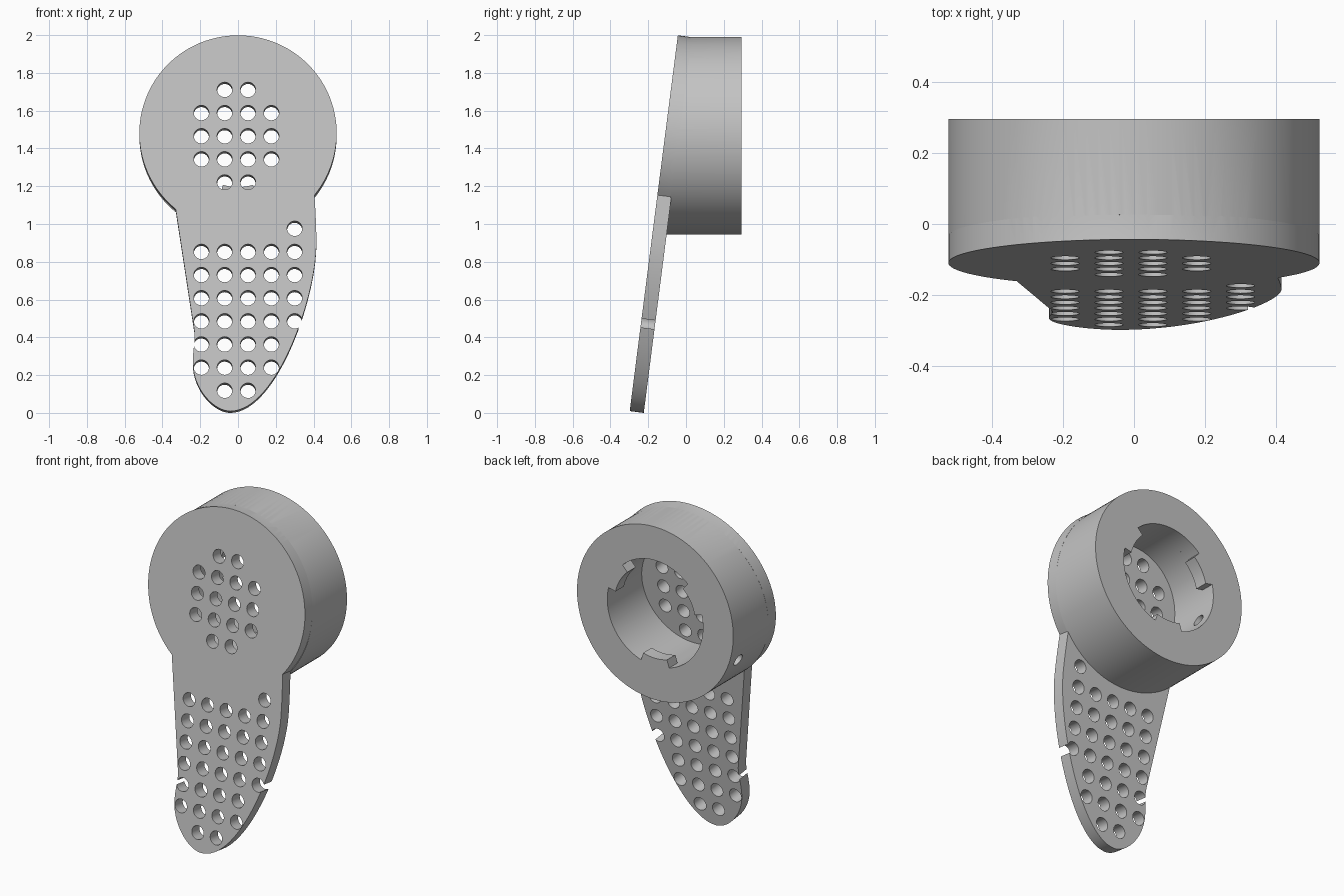
import bpy, bmesh
from math import sin, cos, pi, atan2, sqrt, radians
from mathutils import Matrix, Vector
from mathutils.geometry import interpolate_bezier

if "Cube" in bpy.data.objects:
    bpy.data.objects.remove(bpy.data.objects["Cube"])

TILT = radians(7.3)      # lean of the front plate
THICK = 0.075            # plate thickness
R = 0.5225               # drum radius
DRUM_Z, BACK = 1.4675, 0.295
DISC_V = 1.483           # disc centre measured along the plate
PITCH = 0.1235           # spacing of the perforations
PLATE = Matrix.Translation((0, -0.298, 0.0095)) @ Matrix.Rotation(-TILT, 4, 'X')
NORMAL = PLATE.to_3x3() @ Vector((0, 1, 0))

grey = bpy.data.materials.new("grey plastic")
grey.use_nodes = True
colour = (0.55, 0.55, 0.55, 1)
grey.diffuse_color = colour
grey.node_tree.nodes["Principled BSDF"].inputs["Base Color"].default_value = colour


def add_prism(bm, outline, y0, y1, matrix=Matrix()):
    """Extrude an x/z outline from y0 to y1."""
    rings = [[bm.verts.new(matrix @ Vector((x, y, z))) for x, z in outline] for y in (y0, y1)]
    bm.faces.new(rings[0])
    bm.faces.new(rings[1])
    n = len(outline)
    for i in range(n):
        j = (i + 1) % n
        bm.faces.new((rings[0][i], rings[0][j], rings[1][j], rings[1][i]))


def circle(r, cx=0, cz=0, n=96):
    return [(cx + r * cos(2 * pi * i / n), cz + r * sin(2 * pi * i / n)) for i in range(n)]


def trim_front(bm, depth):
    """Slice off everything in front of a plane parallel to the plate."""
    cut = bmesh.ops.bisect_plane(bm, geom=bm.verts[:] + bm.edges[:] + bm.faces[:],
                                 plane_co=PLATE @ Vector((0, depth, 0)),
                                 plane_no=NORMAL, clear_inner=True)
    edges = [e for e in cut["geom_cut"] if isinstance(e, bmesh.types.BMEdge)]
    bmesh.ops.holes_fill(bm, edges=edges, sides=0)


def make_object(name, bm):
    bmesh.ops.recalc_face_normals(bm, faces=bm.faces[:])
    mesh = bpy.data.meshes.new(name)
    bm.to_mesh(mesh)
    bm.free()
    mesh.materials.append(grey)
    obj = bpy.data.objects.new(name, mesh)
    bpy.context.collection.objects.link(obj)
    return obj


def combine(target, other, operation):
    mod = target.modifiers.new(operation, 'BOOLEAN')
    mod.operation, mod.object, mod.solver = operation, other, 'EXACT'
    bpy.context.view_layer.objects.active = target
    bpy.ops.object.modifier_apply(modifier=mod.name)
    bpy.data.objects.remove(other)


# Plate: round disc running into a lopsided tapering handle
def bezier(*pts, n=24):
    return [tuple(p)[:2] for p in interpolate_bezier(*[Vector(p) for p in pts], n)][:-1]


def on_disc(x):
    return (x, DISC_V - sqrt(R * R - x * x))


left, right = on_disc(-0.33), on_disc(0.405)
a0 = atan2(right[1] - DISC_V, right[0])
a1 = atan2(left[1] - DISC_V, left[0]) + 2 * pi
outline = [left]
outline += bezier((-0.23, 0.42), (-0.225, 0.38), (-0.241, 0.32), (-0.239, 0.25), n=8)
outline += bezier((-0.239, 0.25), (-0.235, 0.12), (-0.13, 0), (-0.04, 0))
outline += bezier((-0.04, 0), (0.2, 0), (0.415, 0.6), (0.415, 0.9), n=32)
outline += bezier((0.415, 0.9), (0.415, 0.98), (0.41, 1.07), right, n=6)
outline += [(R * cos(a0 + (a1 - a0) * i / 80), DISC_V + R * sin(a0 + (a1 - a0) * i / 80))
            for i in range(80)]
bm = bmesh.new()
add_prism(bm, outline, 0, THICK, PLATE)
body = make_object("perforated_holder", bm)

# Drum behind the disc
bm = bmesh.new()
add_prism(bm, circle(R, 0, DRUM_Z), -0.3, BACK)
trim_front(bm, THICK - 0.005)
combine(body, make_object("drum", bm), 'UNION')

# Bore down to the back of the plate
BORE, LIP, TAB_DEPTH = 0.32, 0.272, 0.08
bm = bmesh.new()
add_prism(bm, circle(BORE, 0, DRUM_Z), -0.3, BACK - TAB_DEPTH)
trim_front(bm, THICK)
combine(body, make_object("bore_cutter", bm), 'DIFFERENCE')

# Mouth of the bore, leaving three locking tabs
mouth = []
for centre in (30, 150, 270):
    for start, end, r in ((-17, 17, LIP), (17, 103, BORE)):
        steps = 8 if r == LIP else 24
        for i in range(steps + 1):
            a = radians(centre + start + (end - start) * i / steps)
            mouth.append((r * cos(a), DRUM_Z + r * sin(a)))
bm = bmesh.new()
add_prism(bm, mouth, BACK - TAB_DEPTH - 0.02, BACK + 0.1)
combine(body, make_object("mouth_cutter", bm), 'DIFFERENCE')

# Perforations: row number -> columns
rows = {0: (1, 2), 7: (4,), 9: (1, 2), 13: (1, 2)}
rows.update({k: range(4) for k in (1, 2, 10, 11, 12)})
rows.update({k: range(5) for k in (3, 4, 5, 6)})
bm = bmesh.new()
for row, columns in rows.items():
    for col in columns:
        hole = circle(0.04, -0.194 + PITCH * col, 0.11 + PITCH * row, 32)
        add_prism(bm, hole, -0.05, THICK + 0.03, PLATE)
combine(body, make_object("perforation_cutter", bm), 'DIFFERENCE')

# Radial screw hole through the drum wall
a = radians(201.5)
direction = Vector((cos(a), 0, sin(a)))
bm = bmesh.new()
bmesh.ops.create_cone(bm, cap_ends=True, segments=32, radius1=0.036, radius2=0.036, depth=0.36,
                      matrix=Matrix.Translation(Vector((0, BACK - 0.1, DRUM_Z)) + direction * 0.43)
                      @ direction.to_track_quat('Z', 'Y').to_matrix().to_4x4())
combine(body, make_object("screw_hole_cutter", bm), 'DIFFERENCE')

# Smooth round walls, crisp edges
bpy.ops.object.select_all(action='DESELECT')
body.select_set(True)
bpy.context.view_layer.objects.active = body
bpy.ops.object.shade_smooth_by_angle(angle=radians(30))
